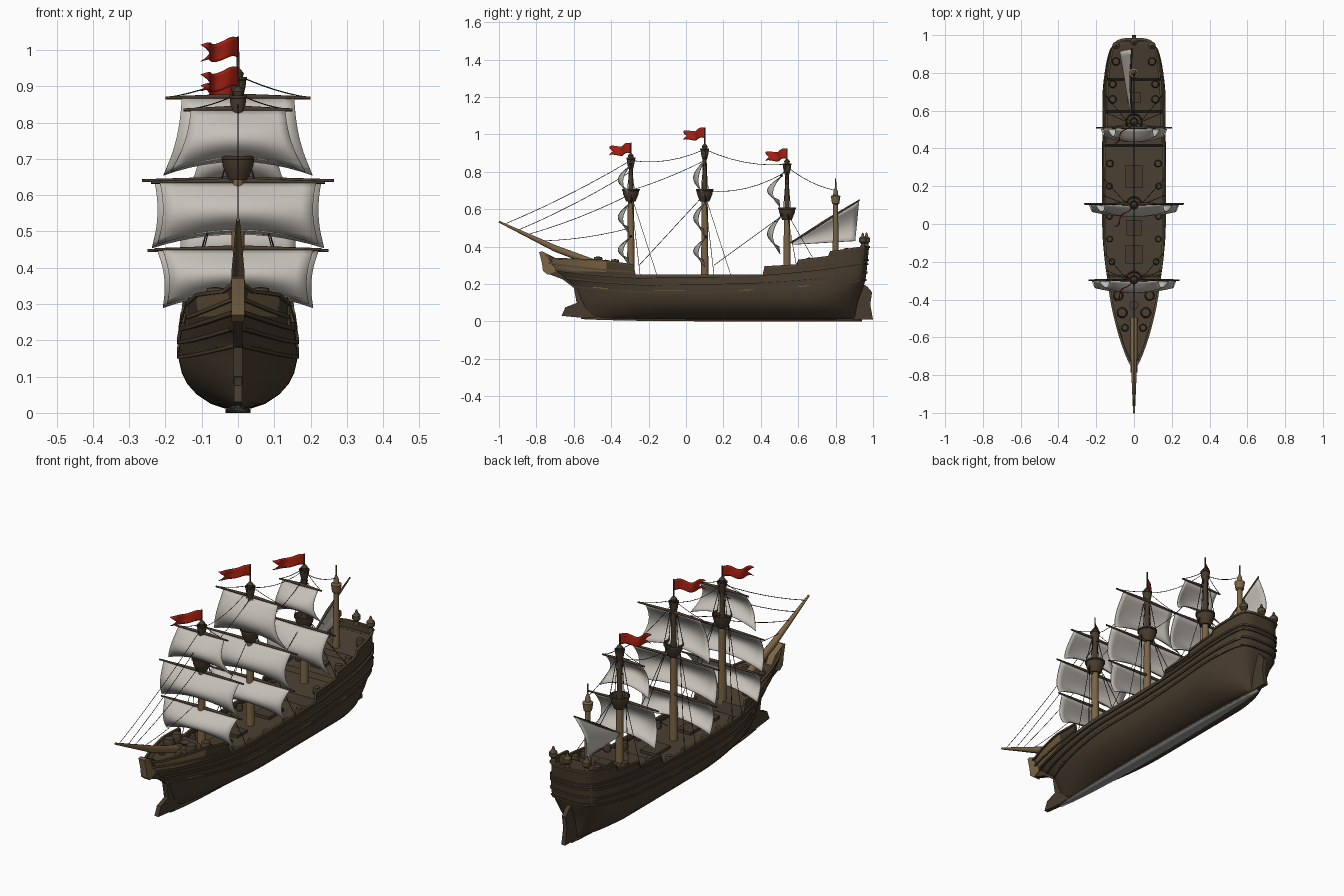
import bpy, bmesh, math
from mathutils import Matrix, Vector

if "Cube" in bpy.data.objects:
    bpy.data.objects.remove(bpy.data.objects["Cube"])

def material(name, *rgb):
    m = bpy.data.materials.new(name)
    m.use_nodes = True
    m.diffuse_color = (*rgb, 1)
    m.node_tree.nodes["Principled BSDF"].inputs["Base Color"].default_value = (*rgb, 1)
    return m

HULL = material("dark hull wood", .063, .044, .026)
DECK = material("deck wood", .07, .05, .032)
TRIM = material("trim wood", .09, .064, .034)
TAN = material("pale wood", .2, .13, .06)
CANVAS = material("canvas", .56, .53, .48)
ROPE = material("dark rope", .035, .028, .02)
RED = material("red cloth", .42, .016, .006)
GREY = material("grey keel", .3, .3, .31)

# ---------- helpers ----------
def interp(pts, x):
    if x <= pts[0][0]:
        return pts[0][1]
    for (a, p), (b, q) in zip(pts, pts[1:]):
        if x <= b:
            return p + (q - p) * (x - a) / (b - a)
    return pts[-1][1]

def steps(a, b, n):
    return [a + (b - a) * i / n for i in range(n + 1)]

def finish(name, bm, mat, angle=40):
    bmesh.ops.remove_doubles(bm, verts=bm.verts, dist=1e-5)
    bmesh.ops.recalc_face_normals(bm, faces=bm.faces)
    me = bpy.data.meshes.new(name)
    bm.to_mesh(me)
    bm.free()
    me.materials.append(mat)
    me.polygons.foreach_set("use_smooth", [True] * len(me.polygons))
    me.set_sharp_from_angle(angle=math.radians(angle))
    ob = bpy.data.objects.new(name, me)
    bpy.context.scene.collection.objects.link(ob)
    return ob

def grid(name, f, us, vs, mat, wrap=False, thick=0):
    n = len(vs)
    bm = bmesh.new()
    v = [bm.verts.new(f(a, b)) for a in us for b in vs]
    for i in range(len(us) - 1):
        for j in range(n if wrap else n - 1):
            k = (j + 1) % n
            bm.faces.new((v[i*n+j], v[i*n+k], v[i*n+n+k], v[i*n+n+j]))
    ob = finish(name, bm, mat)
    if thick:
        mod = ob.modifiers.new("thickness", 'SOLIDIFY')
        mod.thickness, mod.offset = thick, 0
    return ob

def lathe(name, profile, x, y, z, mat, n=14):
    angles = [2 * math.pi * i / n for i in range(n)]
    return grid(name, lambda p, a: (x + p[0]*math.cos(a), y + p[0]*math.sin(a), z + p[1]),
                profile, angles, mat, wrap=True)

def box(name, loc, size, mat):
    bm = bmesh.new()
    bmesh.ops.create_cube(bm, size=1, matrix=Matrix.Translation(loc) @ Matrix.Diagonal((*size, 1)))
    return finish(name, bm, mat)

def plate(name, pts, width, mat):
    bm = bmesh.new()
    face = bm.faces.new([bm.verts.new((-width/2, y, z)) for y, z in pts])
    out = bmesh.ops.extrude_face_region(bm, geom=[face])
    bmesh.ops.translate(bm, vec=(width, 0, 0),
                        verts=[g for g in out["geom"] if isinstance(g, bmesh.types.BMVert)])
    return finish(name, bm, mat)

def tubes(name, paths, r, mat, res=0, radii=None):
    cu = bpy.data.curves.new(name, 'CURVE')
    cu.dimensions, cu.bevel_depth, cu.bevel_resolution, cu.use_fill_caps = '3D', r, res, True
    for path in paths:
        sp = cu.splines.new('POLY')
        sp.points.add(len(path) - 1)
        for i, p in enumerate(path):
            sp.points[i].co = (*p, 1)
            sp.points[i].radius = radii[i] if radii else 1
    cu.materials.append(mat)
    bpy.context.scene.collection.objects.link(bpy.data.objects.new(name, cu))

def sag(a, b, drop):
    a, b = Vector(a), Vector(b)
    return [a.lerp(b, t) - Vector((0, 0, drop * 4 * t * (1 - t))) for t in steps(0, 1, 6)]

# ---------- hull shape ----------
STEM = [(.01, -.48), (.04, -.53), (.1, -.57), (.18, -.6), (.26, -.7), (.33, -.77)]
STERN = [(.01, .9), (.18, .93), (.25, .94), (.4, .955)]
BEAM = [(.01, .03), (.025, .075), (.05, .113), (.08, .14), (.11, .155), (.15, .164),
        (.2, .161), (.25, .153), (.33, .143), (.4, .135)]
TAIL = [(.01, .15), (.1, .2), (.17, .45), (.23, .7), (.4, .74)]
RAIL = [(-.77, .36), (-.7, .335), (-.45, .325), (-.28, .3), (-.27, .245), (.41, .245), (.42, .29),
        (.59, .3), (.6, .325), (.76, .345), (.77, .37), (.97, .4)]

def half(y, z):
    s = max(0, min(1, (y - interp(STEM, z)) / .62))
    t = max(0, min(1, (interp(STERN, z) - y) / .26))
    e = interp(TAIL, z)
    return interp(BEAM, z) * math.sin(math.pi/2*s)**.78 * (e + (1-e) * math.sin(math.pi/2*t)**.55)

def rail(y):
    return interp(RAIL, y)

def skin(y, z):
    y = max(interp(STEM, z), min(interp(STERN, z), y))
    return half(y, z), y, z

COLS = sorted(steps(-.77, .955, 90) + [p[0] for p in RAIL[1:-1]])
LOW = [.012, .018, .025, .037, .05, .065, .08, .11, .15, .18, .21, .235]

def level(y, k):
    return LOW[k] if k < len(LOW) else LOW[-1] + (rail(y) - LOW[-1]) * (k - len(LOW) + 1) / 3

def hull_point(y, row):
    side, k = row
    x, y, z = skin(y, level(y, k))
    return side * x, y, z

# bowed transom: s runs across from -1 to 1
def stern_point(s, z):
    y = interp(STERN, z)
    bow = .024 * min(1, max(0, z - .1) / .12)
    return s * half(y, z), y + bow * (1 - s**4), z

TOP = len(LOW) + 3
ACROSS = steps(-1, 1, 12)
rows = [(-1, k) for k in reversed(range(TOP))] + [(1, k) for k in range(TOP)]
hull = grid("hull", hull_point, COLS, rows, HULL)
hull.data.materials.append(TAN)
for p in hull.data.polygons:
    if -.72 < p.center.y < -.42 and p.center.z > .265:
        p.material_index = 1
grid("transom", lambda s, k: stern_point(s, level(.955, k)), ACROSS, range(TOP), HULL)

# decks follow the stepped rail
def deck_point(y, s):
    x, y, z = skin(y, rail(y) - .033)
    return s * x, y, z
grid("deck", deck_point, COLS, [-1, 0, 1], DECK)
grid("stern_deck", lambda s, a: (s * half(.95, .36), .95 + a * .02 * (1 - s**4), .366),
     ACROSS, [0, 1], DECK)

# wales and rail caps
def strake(name, zf, y0, y1, h, out, mat):
    ys = sorted(steps(y0, y1, 60) + [p[0] for p in RAIL if y0 < p[0] < y1])
    for side, word in ((-1, "right"), (1, "left")):
        def f(y, c):
            x, y, z = skin(y, zf(y))
            return side * max(0, x + c[0]), y, z + c[1]
        grid(f"{word}_{name}", f, ys, [(-.006, -h), (out, -h), (out, h), (-.006, h)], mat, wrap=True)

def sheer(base, bow, stern):
    return lambda y: base + bow * max(0, -y - .1)**2 + stern * max(0, y - .1)**2

strake("rail_cap", rail, -.765, .955, .005, .006, TRIM)
strake("upper_wale", sheer(.232, .12, .1), -.7, .955, .006, .008, HULL)
strake("middle_wale", sheer(.195, .12, .08), -.64, .945, .005, .007, HULL)
strake("lower_wale", sheer(.155, .12, .09), -.61, .94, .005, .005, HULL)
strake("poop_wale", sheer(.262, 0, .09), .43, .955, .005, .006, HULL)
strake("forecastle_wale", sheer(.26, .13, 0), -.74, -.28, .005, .005, TRIM)
for y0, y1 in ((-.5, -.42), (-.17, 0), (.28, .36), (.6, .66)):
    strake("worn_edge", sheer(.163, .12, .09), y0, y1, .002, .005, TAN)
for base in (.222, .262, .305, .327, .398):
    def band(s, c):
        x, y, z = stern_point(s, base)
        return x * (1 + c[0] * 8), y + c[0], z + c[1]
    grid("stern_band", band, ACROSS, [(-.006, -.005), (.006, -.005), (.006, .005), (-.006, .005)],
         TRIM if base > .39 else HULL, wrap=True)

# keel, rudder, stem and beakhead
plate("keel_and_rudder", [(-.45, .01), (-.62, .025), (-.665, .03), (-.645, .075), (-.58, .1), (-.4, .1),
      (.9, .15), (.93, .21), (.97, .185), (.995, .155), (.985, .09), (1, .01)], .022, HULL)
def shoe(t, s):
    return s * .034 * math.sin(math.pi * (.02 + .96 * t))**.5, -.56 + 1.5 * t, .006 + .012 * (1 - t)**6
grid("keel_side", shoe, steps(0, 1, 20), [-1, 1], HULL, thick=.009)
grid("keel_shoe", lambda t, s: (*shoe(t, s)[:2], shoe(t, s)[2] - .005), steps(0, 1, 20), [-1, 1],
     GREY, thick=.002)
plate("stem_post", [(-.55, .08), (-.585, .1), (-.6, .18), (-.66, .225), (-.74, .255), (-.76, .29),
      (-.7, .3), (-.55, .2)], .026, HULL)
plate("beakhead", [(-.74, .25), (-.765, .27), (-.77, .31), (-.785, .37), (-.77, .375), (-.7, .34),
      (-.66, .28)], .035, TAN)

# bowsprit
tubes("bowsprit", [[(0, -.5, .315), (0, -.7, .39), (0, -1, .533)]], .02, TAN, 3, [1, .9, .25])

# ---------- masts, sails, flags ----------
NEST = [(0, -.035), (.026, -.038), (.034, -.02), (.042, 0), (.045, .018), (.049, .02), (.049, .028),
        (.042, .028), (.038, 0), (0, 0)]
ropes = []

def sail(name, y0, zt, zb, wt, wb, belly):
    def f(t, u):
        w = wt + (wb - wt) * t - .012 * math.sin(math.pi * t)
        swell = math.sin(math.pi * min(1, t * .95)) * (.62 + .38 * (1 - u*u))
        return u * w, y0 - belly * swell, zt + (zb - zt) * t + .038 * (1 - u*u) * t * t
    grid(name, f, steps(0, 1, 10), steps(-1, 1, 12), CANVAS, thick=.004)

def flag(name, y0, z0):
    def f(t, v):
        reach = t * (1 - .2 * (1 - abs(v)))
        ripple = .012 * math.sin(reach * 9) * t
        return (-.108 * reach + ripple, y0 - .108 * reach - ripple,
                z0 + v * .027 * (1 - .15 * t) - .018 * t + .006 * math.sin(t * 9))
    grid(name, f, steps(0, 1, 14), steps(-1, 1, 6), RED, thick=.004)

# name, y, foot, nest, upper nest, top, yard offset, belly,
# sails: (head, foot, head half width, foot half width, yard)
MASTS = [
    ("fore", -.295, .25, .68, .85, .955, -.002, .066,
     [(.835, .665, .13, .185, .15), (.635, .465, .215, .222, .24), (.45, .3, .208, .195, .23)]),
    ("main", .1, .2, .68, .9, 1.037, .006, .066,
     [(.868, .655, .155, .205, .2), (.64, .455, .23, .237, .265), (.447, .29, .222, .207, .25)]),
    ("mizzen", .54, .25, .58, .82, .925, -.03, .075,
     [(.775, .61, .1, .14, .12), (.565, .36, .165, .175, .2)]),
]
for name, y, foot, nest, upper, top, offset, belly, sails in MASTS:
    lathe(name + "_lower_mast", [(0, 0), (.021, 0), (.016, nest - foot), (0, nest - foot)], 0, y, foot, TAN)
    lathe(name + "_upper_mast", [(.015, 0), (.01, upper - nest), (.004, upper + .04 - nest),
                                 (.003, top - nest), (0, top - nest)], 0, y, nest, HULL)
    lathe(name + "_crows_nest", NEST, 0, y, nest, HULL)
    lathe(name + "_upper_nest", [(r * .5, z * .9) for r, z in NEST], 0, y, upper, HULL)
    lathe(name + "_cap", [(0, 0), (.013, .004), (.016, .016), (.006, .028), (0, .03)], 0, y, upper + .02, HULL)
    flag(name + "_flag", y, top - .03)
    ys = y + offset
    for i, (zt, zb, wt, wb, yard) in enumerate(sails):
        sail(f"{name}_sail_{i + 1}", ys, zt, zb, wt, wb, belly)
        tubes(f"{name}_yard_{i + 1}", [[(-yard, ys, zt), (0, ys, zt + .004), (yard, ys, zt)]], .008, HULL, 2,
              [.5, 1, .5])
    for s in (-1, 1):
        ropes.append(sag((s * sails[0][4], ys, sails[0][0]), (0, y, upper + .03), .008))
        for d in (.05, .14):
            ropes.append([(s * .035, y, nest), (s * (half(y + d, rail(y + d)) + .006), y + d, rail(y + d))])
        for d in (-.02, .02):
            ropes.append([(s * .012, y, upper), (s * .042, y + d, nest + .02)])

# stays
for sy, sz, mz in ((-.97, .52, .86), (-.9, .487, .8), (-.85, .463, .68), (-.78, .43, .5)):
    ropes.append(sag((0, sy, sz), (0, -.295, mz), .015))
for a, b, d in (((-.295, .86), (.1, .92), .03), ((.1, .92), (.535, .84), .03), ((-.295, .7), (.1, .86), .01),
                ((.1, .7), (.535, .8), .04), ((.1, .68), (-.25, .3), 0), ((.535, .58), (.15, .3), 0),
                ((.535, .83), (.8, .7), .02)):
    ropes.append(sag((0, *a), (0, *b), d))
tubes("rigging", ropes, .0016, ROPE)

# aft mast with slanted spar and lateen sail
lathe("aft_mast", [(0, 0), (.017, 0), (.013, .28), (.02, .285), (.026, .325), (.014, .33), (.012, .35),
                   (.004, .37), (.003, .42), (0, .42)], 0, .8, .345, TAN)
tubes("aft_spar", [[(-.012, .56, .42), (-.018, .75, .54), (-.012, .93, .65)]], .007, HULL, 2, [.6, 1, .5])
def lateen(t, v):
    head = .428 + .215 * t
    return (-.015 - .06 * math.sin(math.pi * v * .8) * t, .57 + .355 * t - .02 * v * t,
            head + (.41 - head + .02 * t) * v)
grid("lateen_sail", lateen, steps(0, 1, 12), steps(0, 1, 8), CANVAS, thick=.004)

# ---------- deck fittings ----------
KNOB = [(0, 0), (.014, 0), (.01, .02), (.02, .03), (.02, .05), (.009, .06), (.004, .078), (0, .08)]
for x, y in ((-.095, .945), (0, .965), (.095, .945)):
    lathe("stern_lantern", KNOB, x, y, .395, TRIM, 10)
BARREL = [(0, 0), (.013, 0), (.017, .014), (.013, .03), (0, .032)]
for y, size in ((-.55, 1.2), (-.47, 1.7), (-.38, 1.6), (-.2, 1), (-.08, 1), (.04, 1), (.2, 1), (.32, 1.2),
                (.47, 1.2), (.66, 1.3), (.74, 1.2), (.86, 1.3)):
    z = rail(y) - .033
    for s in (-1, 1):
        lathe("deck_barrel", [(r * size, h * size) for r, h in BARREL], s * (half(y, z) - .015 - .014 * size),
              y, z, DECK, 10)
for y, w, l in ((-.16, .09, .1), (-.02, .08, .08), (.25, .09, .12), (.67, .07, .06)):
    box("hatch", (0, y, rail(y) - .028), (w, l, .02), HULL)
lathe("capstan", [(0, 0), (.022, 0), (.014, .02), (.024, .035), (0, .04)], 0, -.43, .29, DECK)
